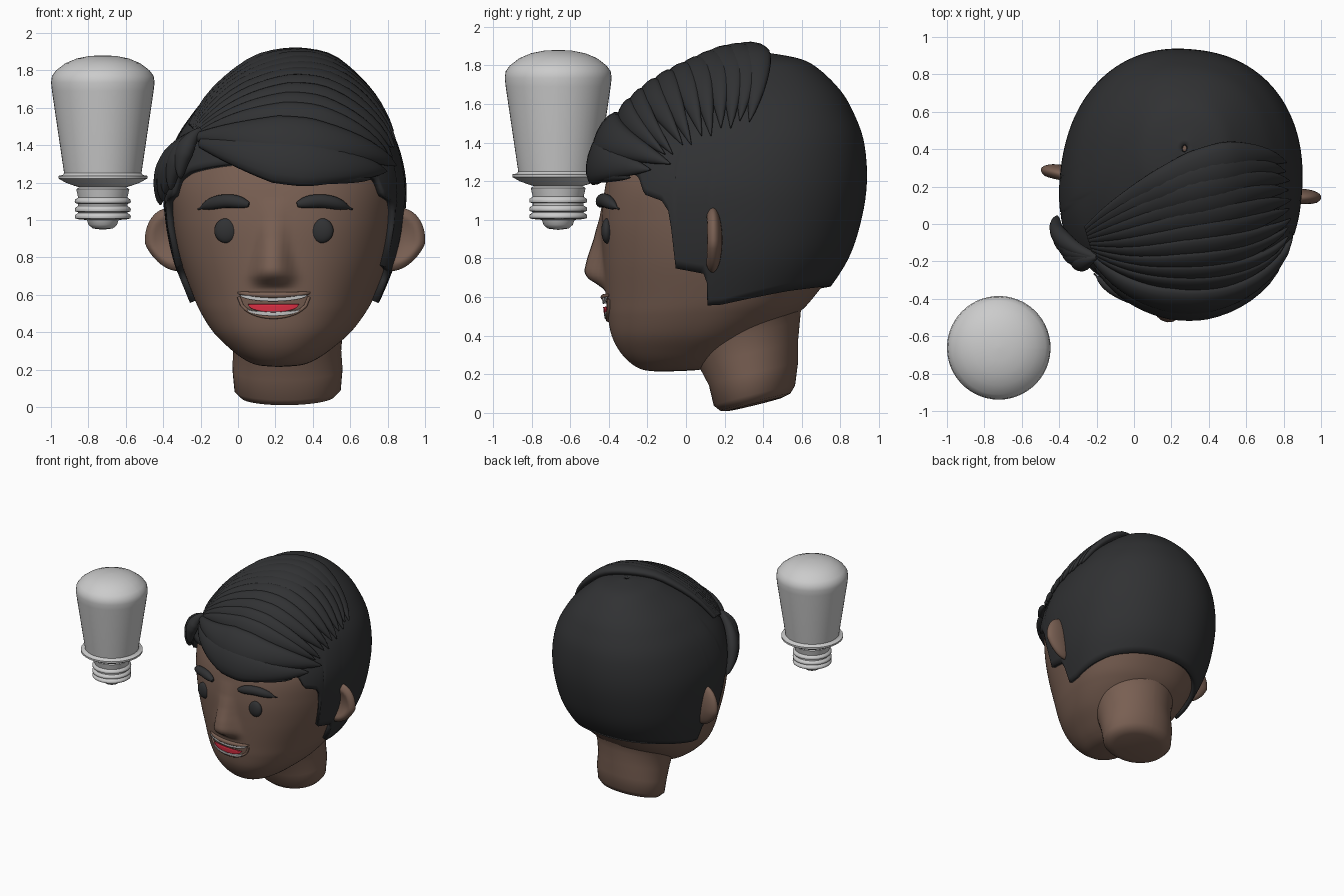
import bpy, bmesh, math
from mathutils import Vector, Matrix
from mathutils.bvhtree import BVHTree

if "Cube" in bpy.data.objects:
    bpy.data.objects.remove(bpy.data.objects["Cube"])


def material(name, r, g, b):
    m = bpy.data.materials.new(name)
    m.diffuse_color = (r, g, b, 1)
    m.use_nodes = True
    m.node_tree.nodes["Principled BSDF"].inputs["Base Color"].default_value = m.diffuse_color
    return m


SKIN = material("skin", .19, .115, .085)
HAIR = material("black_hair", .03, .031, .033)
RED = material("tongue_red", .75, .03, .06)

# Head frame: turned slightly about z
HEAD = Matrix.Translation((.25, .2, 0)) @ Matrix.Rotation(math.radians(-5.7), 4, 'Z')


def T(x, y, z):
    return HEAD @ Vector((x, y, z))


def loft(name, rings, mat=None, closed=True, caps=True, solid=0, angle=45):
    bm = bmesh.new()
    rows = [[bm.verts.new(p) for p in r] for r in rings]
    n = len(rows[0])
    for a, b in zip(rows, rows[1:]):
        for i in range(n if closed else n - 1):
            j = (i + 1) % n
            bm.faces.new((a[i], a[j], b[j], b[i]))
    if caps:
        bm.faces.new(rows[0])
        bm.faces.new(rows[-1])
    bmesh.ops.recalc_face_normals(bm, faces=bm.faces)
    me = bpy.data.meshes.new(name)
    bm.to_mesh(me)
    bm.free()
    ob = bpy.data.objects.new(name, me)
    bpy.context.collection.objects.link(ob)
    if mat:
        me.materials.append(mat)
    bpy.ops.object.select_all(action='DESELECT')
    ob.select_set(True)
    bpy.context.view_layer.objects.active = ob
    bpy.ops.object.shade_smooth_by_angle(angle=math.radians(angle))
    if solid:
        m = ob.modifiers.new("thickness", 'SOLIDIFY')
        m.thickness, m.offset = solid, 1
    return ob


def table(tab, v):
    if v <= tab[0][0]:
        return tab[0][1]
    for (a, p), (b, q) in zip(tab, tab[1:]):
        if v <= b:
            return p + (q - p) * (v - a) / (b - a)
    return tab[-1][1]


# Skull sections: z, half width, front y, back y, centre y
SECT = [(.215, .015, -.36, -.28, -.32), (.225, .12, -.43, -.12, -.28), (.26, .20, -.49, -.02, -.24),
        (.32, .28, -.545, .1, -.2), (.4, .365, -.585, .22, -.14), (.5, .435, -.605, .36, -.08),
        (.6, .485, -.615, .46, -.03), (.8, .56, -.63, .6, 0), (1.0, .60, -.635, .67, 0),
        (1.2, .61, -.61, .70, 0), (1.4, .56, -.54, .685, .05), (1.55, .47, -.42, .63, .1),
        (1.65, .385, -.30, .57, .13), (1.75, .265, -.12, .47, .17), (1.80, .175, 0, .38, .19),
        (1.83, .01, .19, .22, .205)]
NS = len(SECT) - 1


def section(s):
    i = min(int(s), NS - 1)
    t = s - i
    p = [SECT[min(max(k, 0), NS)] for k in (i - 1, i, i + 1, i + 2)]
    return [.5 * (2 * b + (c - a) * t + (2 * a - 5 * b + 4 * c - d) * t * t
                  + (3 * b - a - 3 * c + d) * t ** 3) for a, b, c, d in zip(*p)]


def nose(x, z):
    h = table([(.635, 0), (.665, .4), (.7, .9), (.735, 1), (.8, .82), (.9, .45), (1, .18), (1.12, 0)], z)
    w = table([(.7, .1), (.85, .075), (1, .06)], z)
    return .105 * h * math.exp(-(x / w) ** 4 * .5 - (x / w) ** 2 * .5)


def power(v):
    return math.copysign(abs(v) ** .889, v)


def skull(s, a):
    z, w, f, b, c = section(s)
    x, k = w * power(math.sin(a)), power(math.cos(a))
    y = c + (f - c) * k - nose(x, z) if k > 0 else c - (b - c) * k
    return T(x, y, z)


# Head with nose
ANG = [2 * math.pi * i / 160 for i in range(160)]
head = loft("head", [[skull(k / 12, a) for a in ANG] for k in range(NS * 12 + 1)], SKIN)
tree = BVHTree.FromPolygons([v.co for v in head.data.vertices], [p.vertices[:] for p in head.data.polygons])

# Neck: tilted rings of centre y, centre z, half width, half depth
NECK = [(.16, .042, .02, .02), (.16, .045, .2, .14), (.16, .055, .25, .18), (.155, .09, .285, .21),
        (.15, .2, .295, .23), (.125, .3, .29, .255), (.11, .4, .3, .28), (.1, .5, .33, .30), (.12, .62, .4, .38)]
loft("neck", [[T(w * math.sin(a), c + d * math.cos(a), z + .25 * d * math.cos(a)) for a in ANG[::3]]
              for c, z, w, d in NECK], SKIN, angle=70)

# Hair cap: skull surface above the hairline
LINE = [(-.62, 1.3), (-.45, 1.25), (-.38, 1.21), (-.34, 1.13), (-.25, 1.10), (-.205, 1.03), (-.195, .76),
        (-.03, .73), (-.01, .57), (.1, .575), (.5, .65), (.72, .68)]


def hair_start(a):
    k = power(math.cos(a))
    zb = table(LINE, -k * (.62 if k > 0 else .7))
    lo, hi = 0, NS
    for _ in range(25):
        m = (lo + hi) / 2
        lo, hi = (m, hi) if section(m)[0] < zb else (lo, m)
    return lo


FINE = [2 * math.pi * i / 240 for i in range(240)]
starts = [hair_start(a) for a in FINE]
cap = loft("hair_cap", [[skull(s + (NS - s) * t / 40, a) for s, a in zip(starts, FINE)] for t in range(40)] +
           [[skull(NS, a) for a in FINE]], HAIR, caps=False, solid=.036)


def ribbon(name, pts, normals, widths, thicks, mat, lean=0):
    rings = []
    for i, (p, n) in enumerate(zip(pts, normals)):
        t = (pts[min(i + 1, len(pts) - 1)] - pts[max(i - 1, 0)]).normalized()
        side = t.cross(n).normalized()
        up = side.cross(t)
        rings.append([p + side * math.cos(a) * widths[i] + up * (math.sin(a) * thicks[i] + lean * math.cos(a) * widths[i])
                      for a in ANG[::10]])
    return loft(name, rings, mat, angle=60)


CORE = Vector((.25, .2, 1.15))


def lock(name, a, m, b, width, lift=.06, thick=.045, lean=0, n=22):
    # Hair lock swept over the skull through three points
    a, m, b = [(Vector(p) - CORE).normalized() for p in (a, m, b)]
    pts, nor, ws, ts = [], [], [], []
    for i in range(n + 1):
        t = i / n
        d = (a * (1 - t) * (1 - 2 * t) + m * 4 * t * (1 - t) + b * t * (2 * t - 1)).normalized()
        hit = tree.ray_cast(CORE, d)[0]
        pts.append(hit + d * (lift * (.7 + .3 * math.sin(math.pi * t))))
        nor.append(d)
        f = max(.03, min(1, .22 + 1.7 * t) * min(1, (1 - t) * 2.6) ** .7)
        ws.append(width * f)
        ts.append(thick * max(.05, f ** .6))
    ribbon(name, pts, nor, ws, ts, HAIR, lean)


def mix(a, b, t):
    return Vector(a).lerp(Vector(b), t)


# Swept top locks fanning out from the parting
N = 10
for i in range(N):
    t = i / (N - 1)
    lock("top_lock", mix((-.24, -.02, 1.5), (-.2, -.16, 1.45), t), mix((.38, .33, 1.93), (.3, -.33, 1.56), t),
         mix((.86, .34, 1.54), (.86, -.14, 1.33), t) + Vector((0, 0, .03 * (i % 2))), .085, .065, .042, -.25)

# Broad forelock across the forehead
lock("forelock_upper", (-.2, -.18, 1.44), (.25, -.43, 1.45), (.88, -.1, 1.3), .13, .075, .06)
lock("forelock_lower", (-.17, -.2, 1.4), (.25, -.5, 1.34), (.84, -.22, 1.27), .14, .07, .06)
lock("forelock_tip", (-.1, -.25, 1.38), (.3, -.5, 1.31), (.72, -.3, 1.22), .09, .06, .05)

# Small tuft falling on the other side of the parting
for tip in [(-.43, .04, 1.08), (-.43, -.03, 1.1), (-.41, -.08, 1.14), (-.36, -.14, 1.16), (-.3, -.2, 1.22)]:
    tip = Vector(tip)
    start = Vector((-.17, -.15, 1.46))
    lock("side_tuft", start, start.lerp(tip, .5) + Vector((-.04, -.02, .04)), tip, .055, .085, .045)


def face(x, z, off=0):
    d = HEAD.to_3x3() @ Vector((0, 1, 0))
    return tree.ray_cast(T(x, -2, z), d)[0] - d * off


def ball(name, loc, scale, mat):
    rings = []
    for k in range(25):
        v = math.pi * (.004 + .992 * k / 24)
        rings.append([loc + HEAD.to_3x3() @ Vector((scale[0] * math.sin(v) * math.cos(a), scale[1] * math.sin(v) * math.sin(a),
                                                    -scale[2] * math.cos(v))) for a in ANG[::5]])
    return loft(name, rings, mat)


FRONT = HEAD.to_3x3() @ Vector((0, -1, 0))
for s in (-1, 1):
    # Eye
    ball("eye", face(.257 * s, .943, -.005), (.063, .03, .066), HAIR)
    # Eyebrow
    us = [i / 16 for i in range(17)]
    zs = [1.065 + .045 * math.sin(math.pi * (.12 + .8 * u)) - .02 * u for u in us]
    rs = [.036 * max(.12, (1 - abs(2 * u - .9) ** 3.5 * .9) if u < .95 else .12) for u in us]
    ribbon("eyebrow", [face(s * (.13 + .285 * u), z, .015) for u, z in zip(us, zs)], [FRONT] * 17,
           rs, [r * .9 for r in rs], HAIR)
    # Ear: flattened, hollowed on its front
    ear = ball("ear", T(.625 * s, .0, .895), (.128, .05, .168), SKIN)
    inv = HEAD.inverted()
    for v in ear.data.vertices:
        p = inv @ v.co
        r = math.hypot((p.x * s - .625) / .128, (p.z - .895) / .168)
        if p.y < 0 and r < .75:
            p.y += .045 * (1 - (r / .75) ** 2)
        p.x -= s * max(0, .87 - p.z) * .35
        p.y += (abs(p.x) - .62) * .12
        v.co = HEAD @ p


def band(name, half, top, bottom, off, mat, depth=.012):
    # Curved strip laid on the face between two heights
    us = [i / 24 * 2 - 1 for i in range(25)]
    rows = [[face(half * u, bottom(u) + (top(u) - bottom(u)) * k / 5, off) for u in us] for k in range(6)]
    loft(name, rows, mat, closed=False, caps=False, solid=depth)


def bow(u):
    return math.sqrt(max(0, 1 - u * u))


# Mouth: upper lip, upper teeth, tongue, lower teeth, lower lip
us = [i / 20 * 2 - 1 for i in range(21)]
arc = [.004 + .012 * bow(u) for u in us]
ribbon("upper_lip", [face(.195 * u, .598 + .012 * u * u, .012 * bow(u)) for u in us], [FRONT] * 21, arc, arc, SKIN)
band("upper_teeth", .18, lambda u: .594 + .006 * u * u, lambda u: .594 + .006 * u * u - .028 * bow(u), .008, None)
band("tongue", .135, lambda u: .55, lambda u: .55 - .042 * bow(u), .006, RED)
band("lower_teeth", .14, lambda u: .525 - .014 * bow(u), lambda u: .525 - .036 * bow(u), .006, None)
ribbon("lower_lip", [face(.19 * u, .59 - .11 * bow(u), .004) for u in us], [FRONT] * 21,
       [.009] * 21, [.009] * 21, SKIN)

# Light bulb: one turned profile with threaded base
PROFILE = [(.002, 1.88), (.07, 1.877), (.14, 1.863), (.2, 1.838), (.25, 1.8), (.272, 1.77), (.277, 1.735), (.272, 1.69),
           (.207, 1.25), (.215, 1.24), (.238, 1.236), (.238, 1.222), (.2, 1.2), (.15, 1.182), (.125, 1.175), (.142, 1.165)]
for z in (1.1, 1.055, 1.018):
    PROFILE += [(.132, z + .02), (.148, z + .009), (.15, z), (.148, z - .009), (.132, z - .014)]
PROFILE += [(.085, 1.0), (.076, .975), (.055, .955), (.002, .948)]
loft("light_bulb", [[Vector((-.723 + r * math.cos(a), -.662 + r * math.sin(a), z)) for a in ANG[::3]]
                    for r, z in PROFILE])
